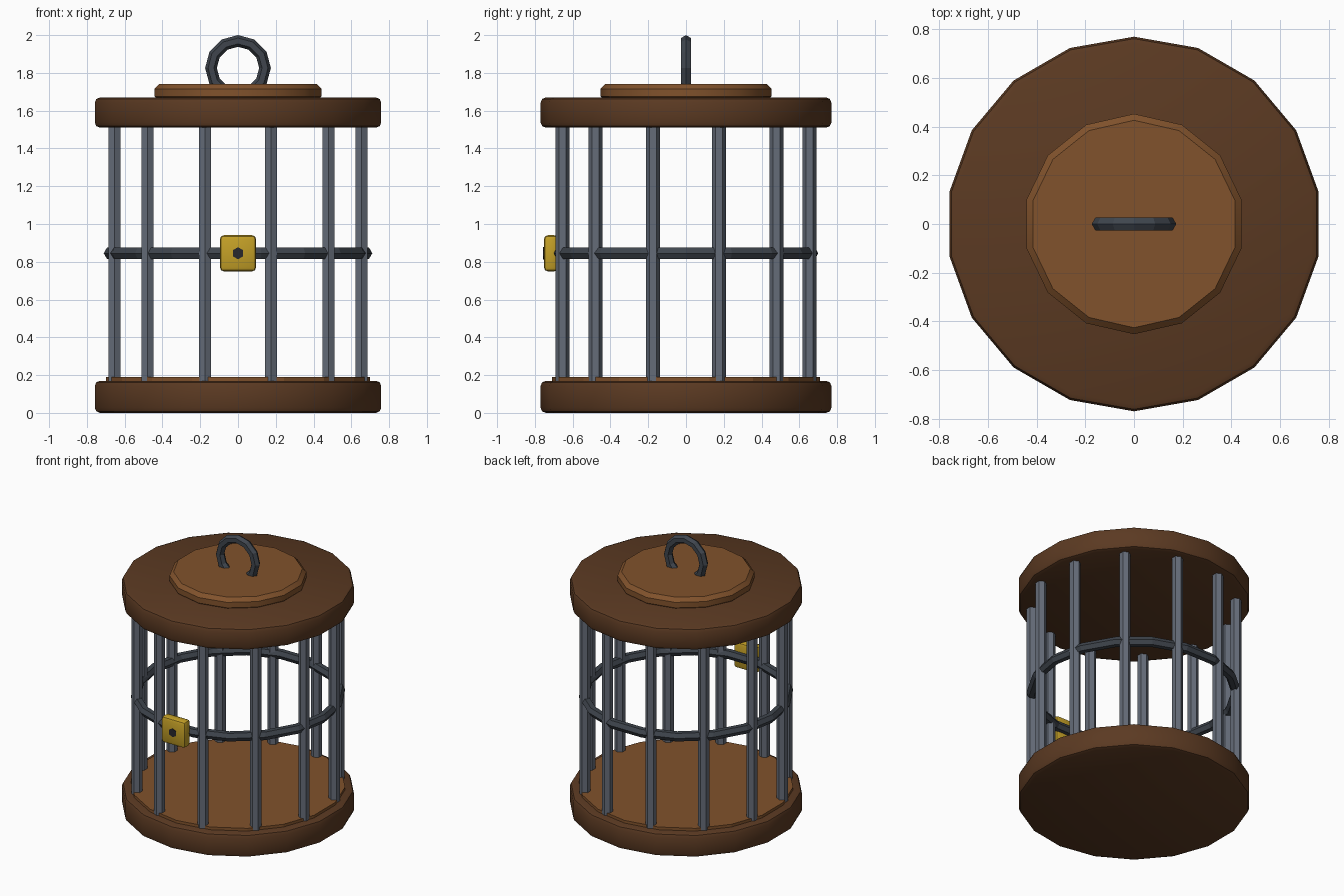
import bpy
from math import pi, sin, cos, radians

if "Cube" in bpy.data.objects:
    bpy.data.objects.remove(bpy.data.objects["Cube"])


def material(name, rgb):
    m = bpy.data.materials.new(name)
    m.diffuse_color = (*rgb, 1)
    m.use_nodes = True
    m.node_tree.nodes["Principled BSDF"].inputs["Base Color"].default_value = m.diffuse_color
    return m


DARK_WOOD = material("dark_wood", (0.105, 0.042, 0.016))
LIGHT_WOOD = material("light_wood", (0.22, 0.085, 0.025))
STEEL = material("steel", (0.13, 0.15, 0.19))
IRON = material("iron", (0.05, 0.06, 0.075))
BRASS = material("brass", (0.55, 0.35, 0.02))
BLACK = material("keyhole_black", (0.02, 0.02, 0.025))


def finish(name, mat, bevel=0, segments=1, smooth=None):
    ob = bpy.context.object
    ob.name = name
    ob.data.materials.append(mat)
    bpy.ops.object.transform_apply(location=False, rotation=True, scale=True)
    if bevel:
        mod = ob.modifiers.new("edge", 'BEVEL')
        mod.width, mod.segments = bevel, segments
        mod.limit_method, mod.angle_limit = 'ANGLE', radians(40)
        bpy.ops.object.modifier_apply(modifier=mod.name)
    if smooth:
        bpy.ops.object.shade_smooth_by_angle(angle=radians(smooth))
    return ob


def disc(name, sides, r, z0, z1, mat, **kw):
    bpy.ops.mesh.primitive_cylinder_add(vertices=sides, radius=r, depth=z1 - z0,
                                        location=(0, 0, (z0 + z1) / 2))
    return finish(name, mat, **kw)


def hoop(name, segs, major, minor, z, mat, rot=(0, 0, 0)):
    bpy.ops.mesh.primitive_torus_add(major_segments=segs, minor_segments=6,
                                     major_radius=major, minor_radius=minor,
                                     location=(0, 0, z), rotation=rot)
    return finish(name, mat)


# wooden base, floor and roof
disc("base", 18, 0.77, 0.0, 0.17, DARK_WOOD, bevel=0.028, segments=2, smooth=31)
disc("floor", 18, 0.71, 0.12, 0.19, LIGHT_WOOD)
disc("roof", 18, 0.77, 1.51, 1.67, DARK_WOOD, bevel=0.028, segments=2, smooth=31)
disc("roof_cap", 14, 0.453, 1.65, 1.742, LIGHT_WOOD, bevel=0.026, smooth=30)

# hexagonal bars in a circle, leaving a gap for the lock
R = 0.677
for i in range(12):
    a = (i + 0.5) * pi / 6
    bpy.ops.mesh.primitive_cylinder_add(vertices=6, radius=0.037, depth=1.40,
                                        location=(R * cos(a), R * sin(a), 0.85))
    finish(f"bar_{i + 1}", STEEL)

# band around the bars and hanging ring
hoop("middle_band", 18, R, 0.034, 0.845, IRON)
hoop("hanging_ring", 12, 0.143, 0.031, 1.826, IRON, rot=(pi / 2, 0, 0))

# brass lock with keyhole
bpy.ops.mesh.primitive_cube_add(size=1, location=(0, -0.715, 0.845))
bpy.context.object.scale = (0.192, 0.075, 0.192)
finish("lock", BRASS, bevel=0.022, segments=2, smooth=31)
bpy.ops.mesh.primitive_cylinder_add(vertices=6, radius=0.032, depth=0.03,
                                    location=(0, -0.741, 0.845), rotation=(pi / 2, 0, 0))
finish("keyhole", BLACK)
